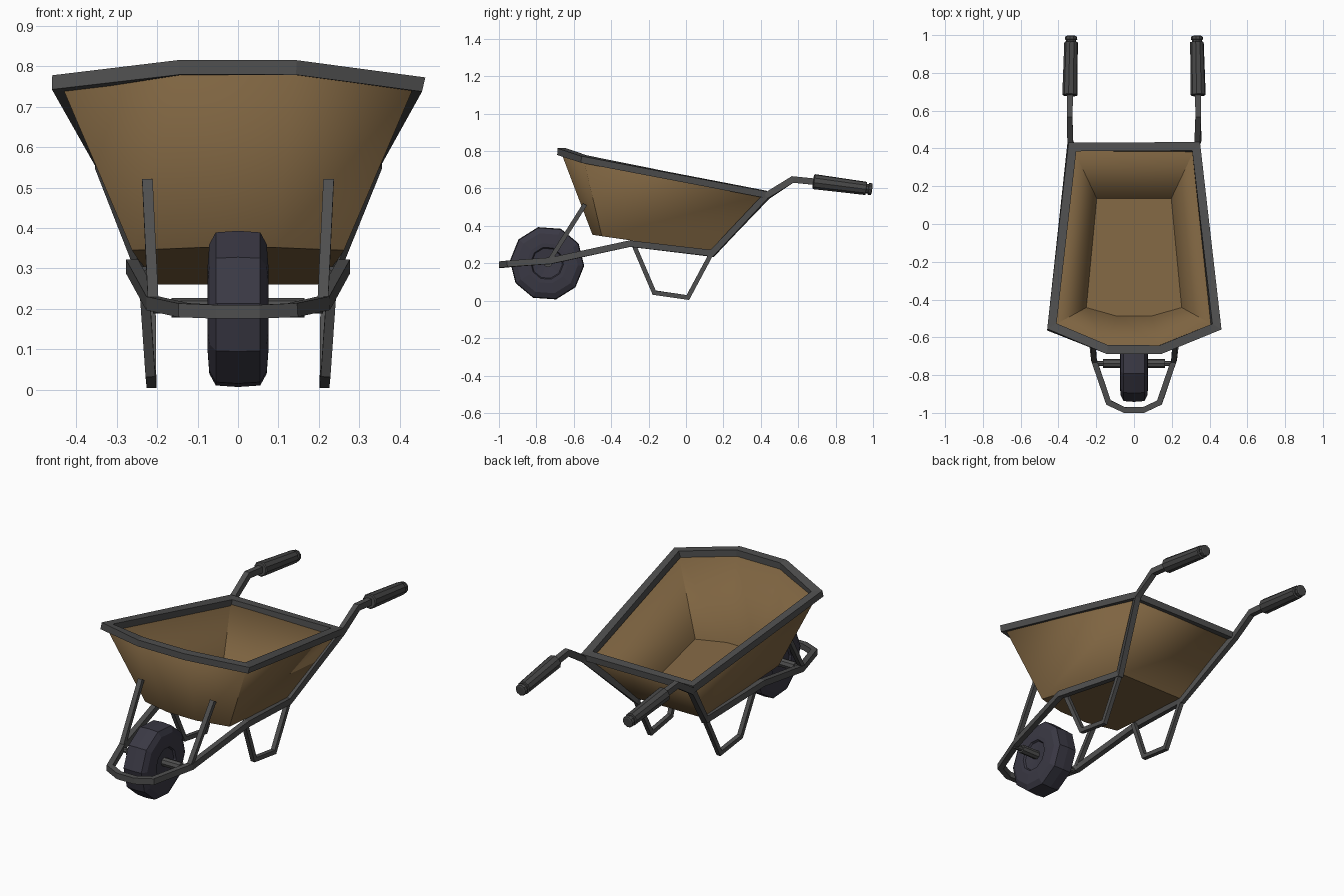
import bpy, bmesh, math
from mathutils import Vector, Matrix

if "Cube" in bpy.data.objects:
    bpy.data.objects.remove(bpy.data.objects["Cube"])


def material(name, rgb):
    m = bpy.data.materials.new(name)
    m.diffuse_color = (*rgb, 1)
    m.use_nodes = True
    m.node_tree.nodes["Principled BSDF"].inputs["Base Color"].default_value = m.diffuse_color
    return m


BROWN = material("tray brown", (0.21, 0.128, 0.053))
GREY = material("frame grey", (0.078, 0.078, 0.078))
GRIP = material("grip grey", (0.062, 0.062, 0.062))
RUBBER = material("tyre blue black", (0.042, 0.040, 0.058))


def finish(name, bm, mat):
    bmesh.ops.recalc_face_normals(bm, faces=bm.faces)
    me = bpy.data.meshes.new(name)
    bm.to_mesh(me)
    bm.free()
    me.materials.append(mat)
    ob = bpy.data.objects.new(name, me)
    bpy.context.collection.objects.link(ob)
    return ob


def sweep(name, path, w, h, up, mat, closed=False):
    """Rectangular bar with mitred corners along a path."""
    pts = [Vector(p) for p in path]
    up = Vector(up)
    n = len(pts)
    bm = bmesh.new()
    rings = []
    for i, p in enumerate(pts):
        t_out = (pts[(i + 1) % n] - p).normalized()
        t_in = (p - pts[i - 1]).normalized()
        if not closed and i == 0:
            t_in = t_out
        if not closed and i == n - 1:
            t_out = t_in
        bis = (t_in + t_out).normalized()
        side = t_in.cross(up).normalized()
        top = side.cross(t_in)
        ring = []
        for a, b in ((-1, -1), (1, -1), (1, 1), (-1, 1)):
            o = side * a * w / 2 + top * b * h / 2
            o -= t_in * (o.dot(bis) / t_in.dot(bis))
            ring.append(bm.verts.new(p + o))
        rings.append(ring)
    for i in range(n if closed else n - 1):
        r, s = rings[i], rings[(i + 1) % n]
        for k in range(4):
            j = (k + 1) % 4
            bm.faces.new((r[k], r[j], s[j], s[k]))
    if not closed:
        bm.faces.new(rings[0])
        bm.faces.new(rings[-1])
    return finish(name, bm, mat)


def lathe(name, profile, sides, center, axis, mat, phase=0.0):
    """Turned solid: profile of (distance along axis, radius)."""
    rot = Vector((1, 0, 0)).rotation_difference(Vector(axis)).to_matrix().to_4x4()
    bm = bmesh.new()
    rings = []
    for d, r in profile:
        rings.append([bm.verts.new((d, r * math.cos(phase + k * math.tau / sides),
                                    r * math.sin(phase + k * math.tau / sides)))
                      for k in range(sides)])
    for r, s in zip(rings, rings[1:]):
        for k in range(sides):
            j = (k + 1) % sides
            bm.faces.new((r[k], r[j], s[j], s[k]))
    bm.faces.new(rings[0])
    bm.faces.new(rings[-1])
    bm.transform(Matrix.Translation(center) @ rot)
    return finish(name, bm, mat)


def mirrored_loop(half):
    return half + [(-x, y, z) for x, y, z in reversed(half)]


# Tray: open shell between a floor outline and a top outline
floor = mirrored_loop([(0.09, -0.50, 0.352), (0.262, -0.45, 0.345), (0.205, 0.14, 0.26)])
top = mirrored_loop([(0.14, -0.665, 0.785), (0.433, -0.545, 0.745), (0.333, 0.41, 0.565)])
bm = bmesh.new()
lo = [bm.verts.new(p) for p in floor]
hi = [bm.verts.new(p) for p in top]
bm.faces.new(lo[::-1])
for i in range(6):
    j = (i + 1) % 6
    bm.faces.new((lo[i], lo[j], hi[j], hi[i]))
tray = finish("tray", bm, BROWN)
# make normals point outward so the thickness grows inward
if tray.data.polygons[0].normal.z > 0:
    tray.data.flip_normals()
bpy.context.view_layer.objects.active = tray
tray.select_set(True)
bpy.ops.object.shade_smooth_by_angle(angle=math.radians(30))
solid = tray.modifiers.new("thickness", "SOLIDIFY")
solid.thickness = 0.018
solid.offset = -1

# Rim around the tray
rim = mirrored_loop([(0.14, -0.665, 0.797), (0.435, -0.545, 0.757), (0.329, 0.408, 0.57)])
sweep("tray_rim", rim, 0.046, 0.036, (0, 0, 1), GREY, closed=True)

# Frame: one bar from handle to handle around the wheel
half = [(0.05, -0.985, 0.193), (0.135, -0.945, 0.197), (0.212, -0.72, 0.214),
        (0.262, -0.30, 0.305), (0.216, 0.14, 0.254), (0.338, 0.432, 0.56),
        (0.34, 0.57, 0.648), (0.338, 0.72, 0.633)]
frame = [(-x, y, z) for x, y, z in reversed(half)] + half
sweep("frame_rail", frame, 0.03, 0.034, (0, 0, 1), GREY)

for s, label in ((1, "right"), (-1, "left")):
    # Bent leg under the tray
    leg = [(0.235, -0.28, 0.30), (0.217, -0.17, 0.043), (0.214, 0.01, 0.017), (0.216, 0.135, 0.25)]
    sweep(label + "_leg", [(s * x, y, z) for x, y, z in leg], 0.024, 0.024, (1, 0, 0), GREY)
    # Strut from the frame to the tray front
    sweep(label + "_strut", [(s * 0.21, -0.725, 0.222), (s * 0.224, -0.54, 0.515)],
          0.024, 0.026, (1, 0, 0), GREY)
    # Handle grip with collar and end cap
    lathe(label + "_grip",
          [(0, 0.036), (0.005, 0.041), (0.285, 0.036), (0.287, 0.026), (0.297, 0.026),
           (0.299, 0.033), (0.315, 0.031), (0.318, 0.024)],
          10, (s * 0.339, 0.68, 0.637), Vector((-s * 0.02, 1, -0.13)).normalized(), GRIP)

# Wheel and axle
side = [(0.056, 0.0), (0.056, 0.02), (0.064, 0.082), (0.074, 0.088), (0.075, 0.11),
        (0.071, 0.165), (0.055, 0.195)]
wheel = [(-x, r) for x, r in side[1:]] + [(0, 0.199)] + side[:0:-1]
lathe("wheel", wheel, 10, (0, -0.743, 0.2), (1, 0, 0), RUBBER, math.radians(-4))
lathe("axle", [(-0.21, 0.014), (-0.165, 0.014), (-0.165, 0.024), (0.165, 0.024),
               (0.165, 0.014), (0.21, 0.014)], 8, (0, -0.738, 0.203), (1, 0, 0), GREY)
